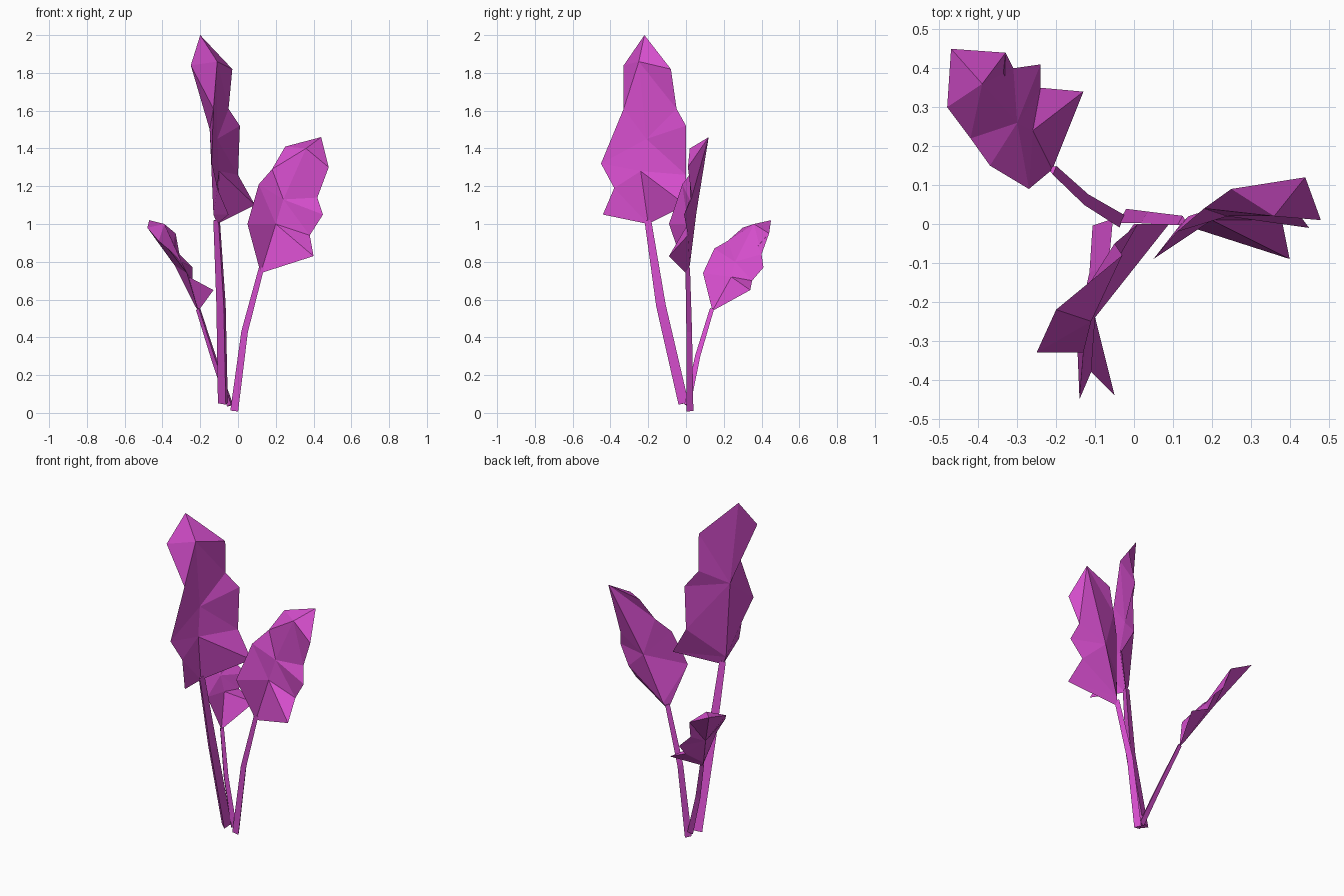
import bpy
import bmesh
import math
from mathutils import Matrix, Vector

cube = bpy.data.objects.get("Cube")
if cube:
    bpy.data.objects.remove(cube, do_unlink=True)

# One flat colour for the whole plant
magenta = bpy.data.materials.new("magenta_leaf")
magenta.use_nodes = True
colour = (0.66, 0.075, 0.6, 1.0)
magenta.diffuse_color = colour
magenta.node_tree.nodes["Principled BSDF"].inputs["Base Color"].default_value = colour


def finish(bm, name):
    """Turn a bmesh into a flat shaded, coloured object."""
    bmesh.ops.recalc_face_normals(bm, faces=bm.faces)
    mesh = bpy.data.meshes.new(name)
    bm.to_mesh(mesh)
    bm.free()
    mesh.materials.append(magenta)
    obj = bpy.data.objects.new(name, mesh)
    bpy.context.scene.collection.objects.link(obj)
    return obj


def strip(bm, inner, outer):
    """Fill between two chains with triangles, always taking the shorter diagonal."""
    i = j = 0
    while i < len(inner) - 1 or j < len(outer) - 1:
        a, b = inner[i], outer[j]
        can_i, can_j = i < len(inner) - 1, j < len(outer) - 1
        grow_i = (inner[i + 1].co - b.co).length if can_i else math.inf
        grow_j = (outer[j + 1].co - a.co).length if can_j else math.inf
        if grow_j <= grow_i:
            j += 1
            tri = [a, b, outer[j]]
        else:
            i += 1
            tri = [a, b, inner[i]]
        if len(set(tri)) == 3:
            bm.faces.new(tri)


def make_leaf(name, base, tip, midrib, ridge, left, right):
    """Closed leaf: creased midrib in front, raised ridge behind, lobed rims."""
    bm = bmesh.new()
    root, end = bm.verts.new(base), bm.verts.new(tip)
    front, back, *rims = [[root] + [bm.verts.new(p) for p in pts] + [end]
                          for pts in (midrib, ridge, left, right)]
    for rim in rims:
        strip(bm, front, rim)
        strip(bm, back, rim)
    return finish(bm, name)


def make_stem(name, path, radii, back):
    """Tapered three-sided stem with one edge turned to the back."""
    bm = bmesh.new()
    pts = [Vector(p) for p in path]
    rings = []
    for k, (p, r) in enumerate(zip(pts, radii)):
        along = (pts[min(k + 1, len(pts) - 1)] - pts[max(k - 1, 0)]).normalized()
        spoke = Vector(back)
        spoke = (spoke - along * spoke.dot(along)).normalized() * r
        rings.append([bm.verts.new(p + Matrix.Rotation(math.tau * s / 3, 3, along) @ spoke)
                      for s in range(3)])
    for low, high in zip(rings, rings[1:]):
        for s in range(3):
            t = (s + 1) % 3
            bm.faces.new((low[s], low[t], high[t], high[s]))
    bm.faces.new(rings[0][::-1])
    bm.faces.new(rings[-1])
    return finish(bm, name)


# Tall leaf, its blade facing +x; sides run from the base to the tip
make_leaf(
    "tall_leaf", (-.11, -.2, 1), (-.2, -.22, 2),
    midrib=[(-.1, -.24, 1.28), (-.11, -.21, 1.45), (-.11, -.25, 1.86)],
    ridge=[(-.13, -.2, 1.05), (-.15, -.21, 1.5)],
    left=[(-.05, -.44, 1.05), (-.11, -.38, 1.19), (-.14, -.45, 1.32),
          (-.13, -.33, 1.61), (-.25, -.33, 1.84)],
    right=[(.09, 0, 1.1), (0, 0, 1.26), (.01, 0, 1.52),
           (-.05, -.05, 1.61), (-.03, -.08, 1.82)])
make_stem(
    "tall_stem", [(-.075, -.01, .05), (-.085, -.13, .57), (-.11, -.2, 1.02)],
    [.032, .03, .021], back=(-1, .2, 0))

# Middle leaf, its blade facing the front
make_leaf(
    "middle_leaf", (.12, 0, .74), (.44, .12, 1.46),
    midrib=[(.2, .01, 1), (.24, .02, 1.13), (.36, .02, 1.4)],
    ridge=[(.14, .02, .78), (.25, .055, 1.06)],
    left=[(.05, -.09, 1), (.11, -.02, 1.21), (.18, .04, 1.29), (.25, .09, 1.41)],
    right=[(.4, -.09, .83), (.38, .01, .94), (.45, -.01, 1.05),
           (.42, .03, 1.14), (.48, .01, 1.3)])
make_stem(
    "middle_stem", [(-.02, .015, .01), (.035, .012, .43), (.125, .005, .77)],
    [.024, .02, .016], back=(0, 1, 0))

# Small leaf, leaning to the back
make_leaf(
    "small_leaf", (-.21, .14, .54), (-.47, .45, 1.02),
    midrib=[(-.26, .24, .72), (-.3, .26, .8), (-.39, .36, 1)],
    ridge=[(-.23, .16, .57), (-.335, .29, .78)],
    left=[(-.27, .09, .74), (-.37, .15, .87), (-.42, .22, .91), (-.48, .3, .98)],
    right=[(-.13, .34, .65), (-.24, .35, .7), (-.24, .41, .77),
           (-.31, .4, .84), (-.33, .44, .95)])
make_stem(
    "small_stem", [(-.04, .01, .04), (-.13, .065, .3), (-.21, .14, .55)],
    [.02, .017, .014], back=(-1, .3, -.7))
